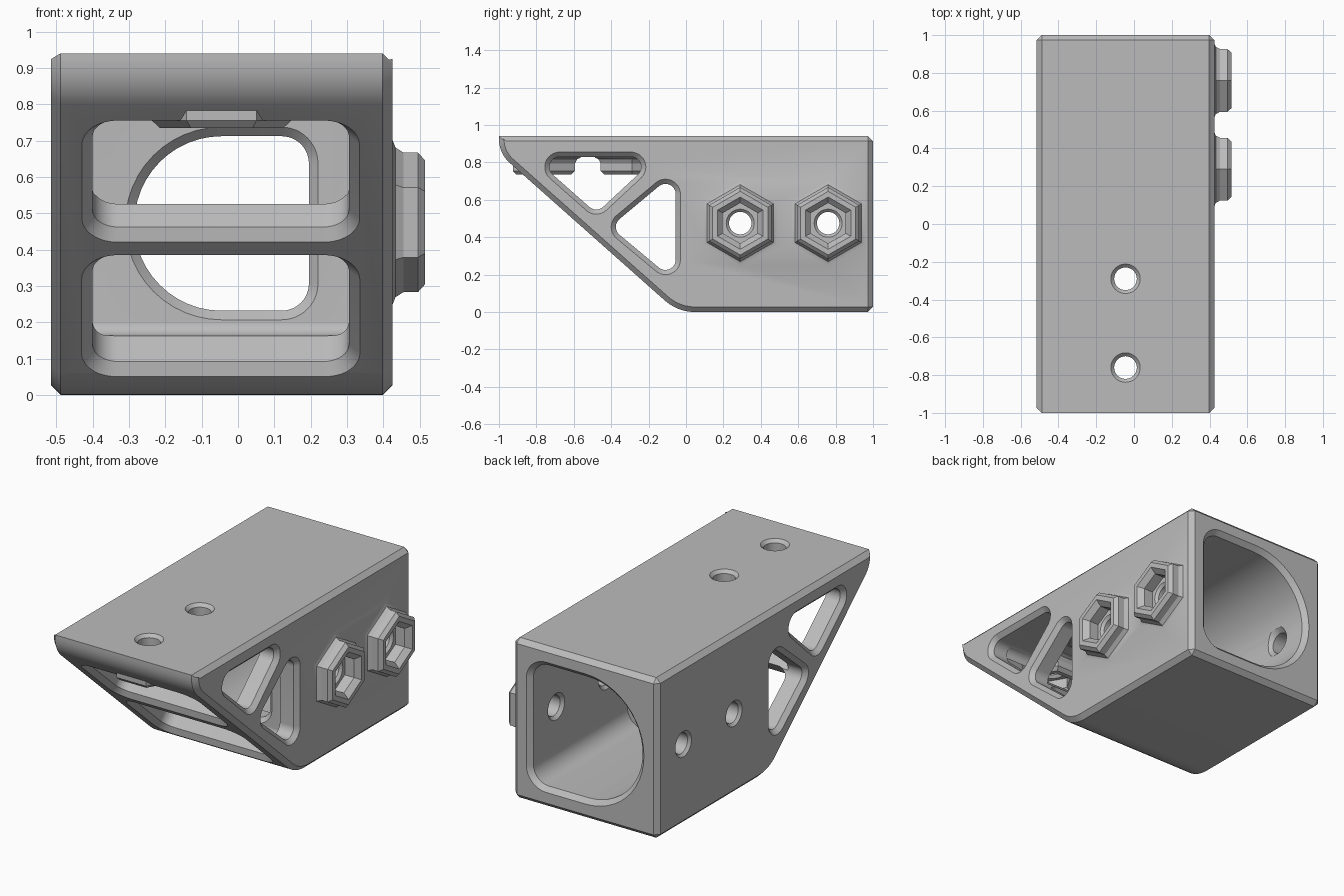
import bpy, bmesh, math
from mathutils import Matrix, Vector

cube = bpy.data.objects.get("Cube")
if cube:
    bpy.data.objects.remove(cube, do_unlink=True)

grey = bpy.data.materials.new("light_grey_plastic")
grey.use_nodes = True
colour = (0.5, 0.5, 0.5, 1)
grey.diffuse_color = colour
grey.node_tree.nodes["Principled BSDF"].inputs["Base Color"].default_value = colour

MID_X, MID_Z, WALL = -0.045, 0.475, 0.115
TILT = math.radians(41.5)


def frame(origin, u, v):
    """Local axes u, v and their cross product as the depth axis."""
    u, v = Vector(u), Vector(v)
    m = Matrix((u, v, u.cross(v))).transposed().to_4x4()
    m.translation = origin
    return m


# Outlines are lists of arcs: centre u, centre v, radius, start and end angle
def ring(radius, count, start=0):
    return [(0, 0, radius, start + i * 360 / count, start + i * 360 / count)
            for i in range(count)]


def rounded(centres, radius):
    arcs = []
    for i, (u, v) in enumerate(centres):
        pu, pv = centres[i - 1]
        nu, nv = centres[(i + 1) % len(centres)]
        a = math.degrees(math.atan2(v - pv, u - pu)) - 90
        b = math.degrees(math.atan2(nv - v, nu - u)) - 90
        arcs.append((u, v, radius, a, a + (b - a) % 360))
    return arcs


def rounded_box(u0, u1, v0, v1, r):
    return rounded([(u0 + r, v0 + r), (u1 - r, v0 + r),
                    (u1 - r, v1 - r), (u0 + r, v1 - r)], r)


def d_shape(half, r):
    c = half - r
    return [(0, 0, half, 90, 270), (c, -c, r, 270, 360), (c, c, r, 0, 90)]


def outline(arcs, grow):
    points = []
    for u, v, r, a, b in arcs:
        steps = math.ceil((b - a) / 7.5)
        for i in range(steps + 1):
            t = math.radians(a + (b - a) * i / max(steps, 1))
            points.append((u + (r + grow) * math.cos(t), v + (r + grow) * math.sin(t)))
    return points


def loft(name, arcs, levels, place):
    """Solid through copies of an outline, each at (depth, growth)."""
    bm = bmesh.new()
    loops = [[bm.verts.new(place @ Vector((u, v, depth))) for u, v in outline(arcs, grow)]
             for depth, grow in levels]
    for low, high in zip(loops, loops[1:]):
        for i in range(len(low)):
            bm.faces.new((low[i - 1], low[i], high[i], high[i - 1]))
    bm.faces.new(loops[0][::-1])
    bm.faces.new(loops[-1])
    bmesh.ops.remove_doubles(bm, verts=bm.verts, dist=1e-5)
    bmesh.ops.recalc_face_normals(bm, faces=bm.faces)
    mesh = bpy.data.meshes.new(name)
    bm.to_mesh(mesh)
    bm.free()
    mesh.materials.append(grey)
    obj = bpy.data.objects.new(name, mesh)
    bpy.context.collection.objects.link(obj)
    return obj


def combine(tool, operation="DIFFERENCE"):
    mod = body.modifiers.new(tool.name, "BOOLEAN")
    mod.object, mod.operation, mod.solver = tool, operation, "EXACT"
    bpy.context.view_layer.objects.active = body
    bpy.ops.object.modifier_apply(modifier=mod.name)
    bpy.data.objects.remove(tool, do_unlink=True)


# Housing block: side profile with a sloping nose
Y, Z = (0, 1, 0), (0, 0, 1)
side = frame((0, 0, 0), Y, Z)
slope_angle = 270 - math.degrees(TILT)
profile = [(1, 0, 0, 0, 0), (1, 0.94, 0, 0, 0), (-1, 0.94, 0, 0, 0),
           (-0.834, 0.923, 0.166, 180, slope_angle),
           (0.047, 0.24, 0.24, slope_angle, 270)]
body = loft("bracket_housing", profile, [(-0.515, 0), (0.425, 0)], side)

# Chamfer the outline of both sides and the back edges
bm = bmesh.new()
bm.from_mesh(body.data)
edges = [e for e in bm.edges
         if abs(e.verts[0].co.x - e.verts[1].co.x) < 1e-4 or min(v.co.y for v in e.verts) > 0.99]
bmesh.ops.bevel(bm, geom=edges, offset=0.027, segments=1, affect="EDGES", clamp_overlap=False)
bmesh.ops.recalc_face_normals(bm, faces=bm.faces)
bm.to_mesh(body.data)
bm.free()

# Nose chamber, rear bore and the opening between them
chamber = rounded([(-0.04, 0.203), (-0.04, 0.785), (-0.696, 0.785)], 0.04)
combine(loft("chamber", chamber, [(-0.40, 0), (0.31, 0)], side))
bore_frame = frame((MID_X, 0, MID_Z - 0.003), (1, 0, 0), Z)
combine(loft("bore", d_shape(0.355, 0.1), [(-1.01, 0.037), (-0.973, 0), (-0.1, 0)], bore_frame))
combine(loft("opening", d_shape(0.24, 0.075), [(-0.15, 0), (-0.025, 0), (0.005, 0.03)], bore_frame))

# Two windows in the sloping nose
slope = frame((0, -0.043, 0), (1, 0, 0), (0, -math.cos(TILT), math.sin(TILT)))
for low, high, depth in ((0.05, 0.385, 0.15), (0.42, 0.755, 0.118)):
    box = rounded_box(-0.43, 0.335, low / math.sin(TILT), high / math.sin(TILT), 0.1)
    combine(loft("nose_window", box, [(-depth, -0.03), (-0.03, -0.03), (0.02, 0.02)], slope))

# Triangular windows, cut through both side walls
triangles = ([(-0.675, 0.775), (-0.48, 0.603), (-0.295, 0.775)],
             [(-0.32, 0.455), (-0.11, 0.28), (-0.11, 0.63)])
for corners in triangles:
    combine(loft("side_window", rounded(corners, 0.08),
                 [(-0.53, 0.015), (-0.49, -0.025), (0.40, -0.025), (0.44, 0.015)], side))

# Hexagonal nut bosses on the left side and under the roof
HOLE = [(-WALL - 0.01, 0.028), (-WALL + 0.018, 0), (-0.015, 0), (0.005, 0.02)]
BOSS = [(-0.02, 0.035), (0, 0.035), (0.008, 0.014), (0.03, 0), (0.07, 0), (0.09, -0.022)]
POCKET = [(0, 0), (0.06, 0), (0.095, 0.037)]
places = [frame((0.425, y, MID_Z), Y, Z) for y in (0.29, 0.76)]
places += [frame((MID_X, y, 0.825), Y, (1, 0, 0)) for y in (-0.76, -0.29)]
for place in places:
    combine(loft("nut_boss", ring(0.192, 6, 30), BOSS, place), "UNION")
for place in places:
    combine(loft("nut_pocket", ring(0.108, 6, 30), POCKET, place))
    combine(loft("bolt_hole", ring(0.06, 32), HOLE, place))

# Plain bolt holes in the right side wall
for y in (0.29, 0.76):
    combine(loft("bolt_hole", ring(0.06, 32), HOLE, frame((-0.515, y, MID_Z), Z, Y)))

# Soft shading on the curved walls only
bpy.ops.object.select_all(action="DESELECT")
body.select_set(True)
bpy.context.view_layer.objects.active = body
bpy.ops.object.shade_smooth_by_angle(angle=math.radians(25))
